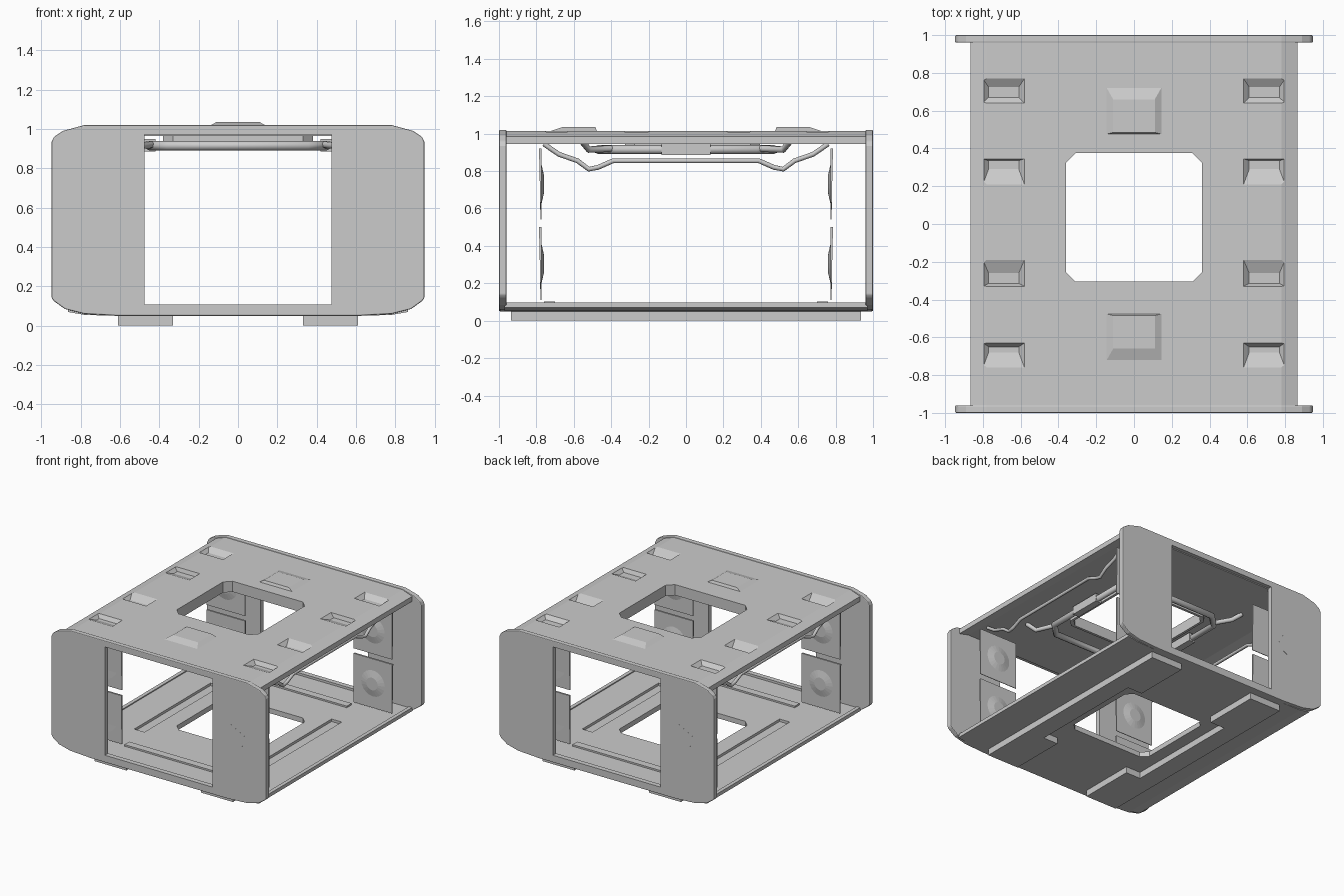
import bpy
import bmesh
from mathutils import Vector, Matrix
from math import radians

if "Cube" in bpy.data.objects:
    bpy.data.objects.remove(bpy.data.objects["Cube"])

GREY = (0.6, 0.6, 0.6, 1)
mat = bpy.data.materials.new("light_grey")
mat.use_nodes = True
mat.diffuse_color = GREY
mat.node_tree.nodes["Principled BSDF"].inputs["Base Color"].default_value = GREY


def finish(name, bm):
    bmesh.ops.recalc_face_normals(bm, faces=bm.faces)
    me = bpy.data.meshes.new(name)
    bm.to_mesh(me)
    bm.free()
    me.materials.append(mat)
    ob = bpy.data.objects.new(name, me)
    bpy.context.collection.objects.link(ob)
    return ob


def hull(name, pts):
    bm = bmesh.new()
    for p in pts:
        bm.verts.new(p)
    bmesh.ops.convex_hull(bm, input=bm.verts)
    bmesh.ops.dissolve_limit(bm, angle_limit=0.01, verts=bm.verts, edges=bm.edges)
    return finish(name, bm)


def box(name, x, y, z):
    return hull(name, [(a, b, c) for a in x for b in y for c in z])


def prism(name, outline, y0, y1):
    """Extrude an x-z outline along y."""
    bm = bmesh.new()
    face = bm.faces.new([bm.verts.new((x, y0, z)) for x, z in outline])
    ext = bmesh.ops.extrude_face_region(bm, geom=[face])
    moved = [v for v in ext["geom"] if isinstance(v, bmesh.types.BMVert)]
    bmesh.ops.translate(bm, verts=moved, vec=(0, y1 - y0, 0))
    return finish(name, bm)


def bake(ob):
    bpy.context.view_layer.update()
    dg = bpy.context.evaluated_depsgraph_get()
    return bpy.data.meshes.new_from_object(ob.evaluated_get(dg))


def cut(ob, cutters):
    for c in cutters:
        m = ob.modifiers.new("cut", "BOOLEAN")
        m.operation = "DIFFERENCE"
        m.solver = "EXACT"
        m.object = c
    me = bake(ob)
    ob.modifiers.clear()
    ob.data = me
    for c in cutters:
        bpy.data.objects.remove(c)


def tube(name, pts, radius, closed=False):
    cu = bpy.data.curves.new(name, "CURVE")
    cu.dimensions = "3D"
    cu.bevel_depth = radius
    cu.bevel_resolution = 2
    cu.use_fill_caps = True
    sp = cu.splines.new("POLY")
    sp.points.add(len(pts) - 1)
    for p, co in zip(sp.points, pts):
        p.co = (*co, 1)
    sp.use_cyclic_u = closed
    cu.materials.append(mat)
    tmp = bpy.data.objects.new(name + "_path", cu)
    bpy.context.collection.objects.link(tmp)
    me = bake(tmp)
    bpy.data.objects.remove(tmp)
    ob = bpy.data.objects.new(name, me)
    bpy.context.collection.objects.link(ob)
    return ob


def mirror_x(half):
    return half + [(-x, z) for x, z in reversed(half)]


def chamfered(x, y0, y1, c):
    """Rectangle with cut corners, in plan."""
    return [(x - c, y0), (x, y0 + c), (x, y1 - c), (x - c, y1),
            (c - x, y1), (-x, y1 - c), (-x, y0 + c), (c - x, y0)]


def hatch_block(name, grow, z0, z1):
    plan = chamfered(0.36 + grow, -0.305 - grow, 0.375 + grow, 0.05)
    return hull(name, [(x, y, z) for x, y in plan for z in (z0, z1)])


# Roof slab with folded edges
roof = prism("roof", mirror_x([(0.78, 1.015), (0.865, 0.985), (0.865, 0.945),
                               (0.78, 0.965)]), -0.97, 0.97)

# Roof cutters: hatch and sloped pockets (steep end, shallow end)
cutters = [hatch_block("hatch_cutter", 0, 0.8, 1.2)]
pockets = [(0.77, 0.725, 0.67, 0.64), (0.345, 0.335, 0.29, 0.21),
           (-0.33, -0.315, -0.26, -0.19), (-0.63, -0.65, -0.68, -0.76)]
for s in (-1, 1):
    for a, b, c, d in pockets:
        top = [(s * x, y, z) for x in (0.58, 0.8) for y in (a, d) for z in (1.015, 1.06)]
        low = [(s * x, y, 0.985) for x in (0.61, 0.77) for y in (b, c)]
        cutters.append(hull("pocket_cutter", top + low))
cut(roof, cutters)

# Hatch coaming below the roof
coaming = hatch_block("hatch_coaming", 0.02, 0.93, 0.98)
cut(coaming, [hatch_block("coaming_cutter", 0, 0.8, 1.2)])

# Raised pads on the roof centreline
for s, name in ((-1, "front_pad"), (1, "rear_pad")):
    base = [(x, s * y, 1.012) for x in (-0.15, 0.15) for y in (0.475, 0.73)]
    crown = [(x, s * y, 1.035) for x in (-0.11, 0.11) for y in (0.485, 0.66)]
    hull(name, base + crown)

# Floor slab, hatch opening and runner channels
floor = prism("floor", mirror_x([(0.865, 0.09), (0.865, 0.07), (0.78, 0.055),
                                 (0.6, 0.05)]), -0.97, 0.97)
channels = [box("channel_cutter", (s * 0.49, s * 0.58), (-0.48, 0.48), (0.07, 0.2))
            for s in (-1, 1)]
cut(floor, [hatch_block("floor_cutter", 0, -0.2, 0.3)] + channels)

# Low battens on the floor
for s in (-1, 1):
    box("cross_batten", (-0.47, 0.47), (s * 0.7, s * 0.76), (0.085, 0.103))
    box("floor_edge_strip", (s * 0.835, s * 0.865), (-0.96, 0.96), (0.085, 0.098))

# Runners and feet
for s, side in ((-1, "right"), (1, "left")):
    box(side + "_runner", (s * 0.46, s * 0.61), (-0.935, 0.935), (0, 0.06))
    for t, end in ((-1, "front"), (1, "rear")):
        box(f"{side}_{end}_foot", (s * 0.33, s * 0.46), (t * 0.48, t * 0.935), (0, 0.06))

# End panels with a wide doorway
panel_outline = mirror_x([(0.78, 1.02), (0.89, 0.99), (0.935, 0.96), (0.947, 0.935),
                          (0.947, 0.14), (0.935, 0.125), (0.88, 0.085), (0.78, 0.06),
                          (0.6, 0.05)])
for t, end in ((-1, "front"), (1, "rear")):
    panel = prism(end + "_panel", panel_outline, t * 0.96, t * 1.0)
    bev = panel.modifiers.new("edge", "BEVEL")
    bev.width = 0.006
    bev.segments = 2
    cut(panel, [box("door_cutter", (-0.475, 0.475), (t * 0.9, t * 1.1), (0.108, 0.972))])

    # Tilted square plate on the outer face
    plate = box(end + "_square_plate", (-0.09, 0.09), (-0.001, 0.001), (-0.09, 0.09))
    plate.data.transform(Matrix.Translation((-t * 0.655, t * 0.9995, 0.54))
                         @ Matrix.Rotation(radians(t * -28), 4, "Y"))

    # Inner fan plates at each corner
    for s in (-1, 1):
        for z0, z1 in ((0.11, 0.5), (0.54, 0.92)):
            cx, cz = s * 0.65, (z0 + z1) / 2
            hull("fan_plate", [(s * x, t * y, z) for x in (0.48, 0.82)
                               for y, z in ((0.772, z0), (0.777, z0), (0.772, z1), (0.786, z1))])
            bm = bmesh.new()
            bmesh.ops.create_cone(bm, cap_ends=True, segments=20, radius1=0.14,
                                  radius2=0.05, depth=0.02)
            bm.transform(Matrix.Translation((cx, t * 0.77, cz))
                         @ Matrix.Rotation(radians(t * 90), 4, "X"))
            finish("fan_hub", bm)

# Pipe ring around the hatch
ring = chamfered(0.45, -0.47, 0.47, 0.1)
tube("pipe_ring", [(x, y, 0.915) for x, y in ring], 0.024, True)

# Long bent rods under the roof edges, with blocks and hangers
rod = [(0.76, 0.945), (0.68, 0.89), (0.58, 0.855), (0.52, 0.81), (0.47, 0.82), (0.39, 0.855)]
path = [(-y, z) for y, z in rod] + list(reversed(rod))
for s, side in ((-1, "right"), (1, "left")):
    tube(side + "_rod", [(s * 0.76, y, z) for y, z in path], 0.013)
    box(side + "_block", (s * 0.42, s * 0.475), (-0.13, 0.13), (0.885, 0.95))
    for t in (-1, 1):
        tube("pipe_hanger", [(s * 0.44, t * 0.4, 0.92), (s * 0.5, t * 0.52, 0.915),
                             (s * 0.56, t * 0.56, 0.965)], 0.018)
